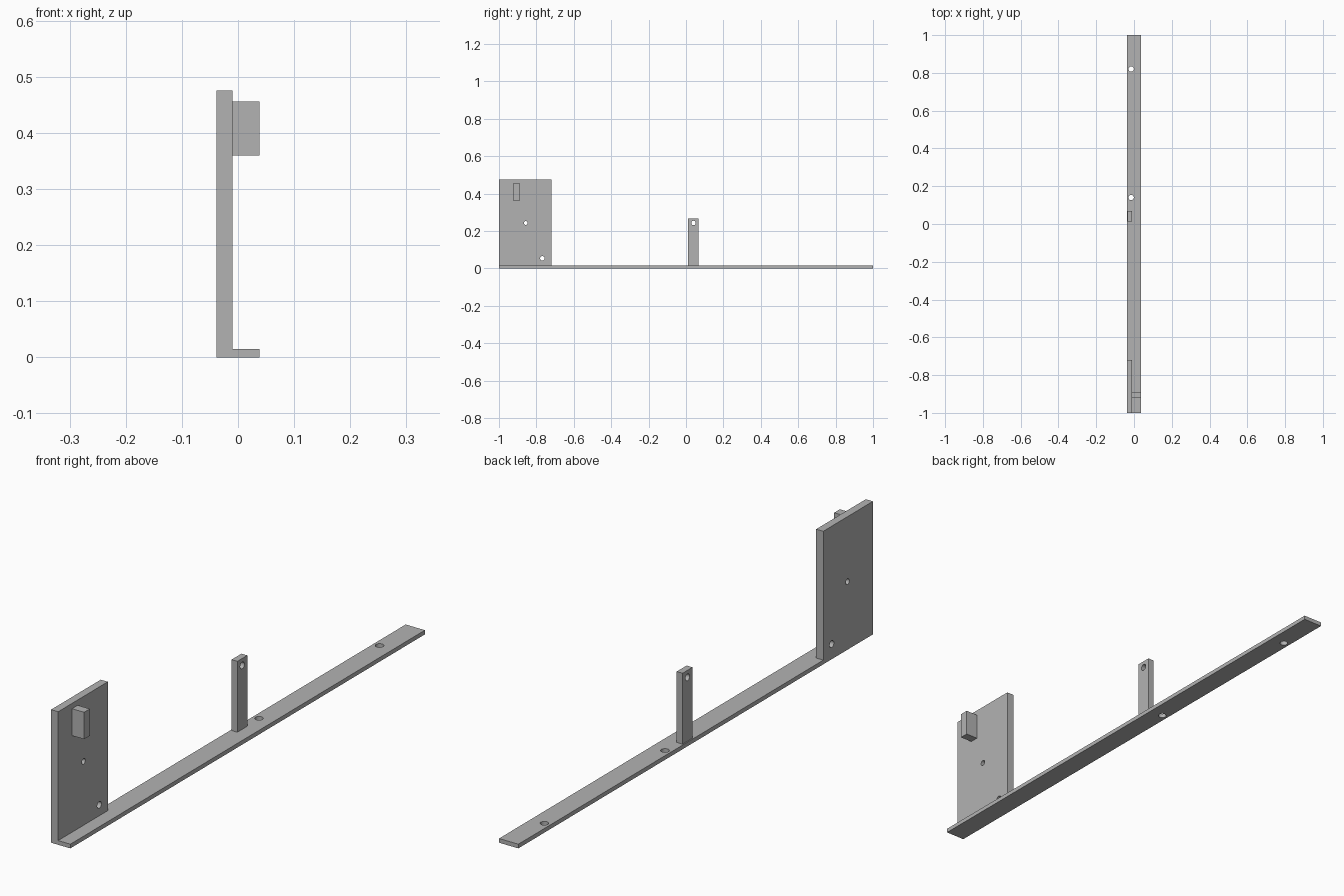
import bpy
import math

cube = bpy.data.objects.get("Cube")
if cube:
    bpy.data.objects.remove(cube, do_unlink=True)

grey = bpy.data.materials.new("plain grey")
grey.use_nodes = True
colour = (0.45, 0.45, 0.45, 1)
grey.diffuse_color = colour
grey.node_tree.nodes["Principled BSDF"].inputs["Base Color"].default_value = colour


def box(name, x, y, z):
    """Box spanning the given (min, max) ranges."""
    spans = (x, y, z)
    bpy.ops.mesh.primitive_cube_add(size=1, location=[(a + b) / 2 for a, b in spans])
    ob = bpy.context.object
    ob.name = name
    ob.scale = [b - a for a, b in spans]
    bpy.ops.object.transform_apply(location=False, rotation=False, scale=True)
    ob.data.materials.append(grey)
    return ob


def drill(ob, centre, radius, axis):
    """Cut a round hole through the part along x or z."""
    turn = (0, math.pi / 2, 0) if axis == "x" else (0, 0, 0)
    bpy.ops.mesh.primitive_cylinder_add(vertices=32, radius=radius, depth=0.2,
                                        location=centre, rotation=turn)
    cutter = bpy.context.object
    cutter.hide_render = True
    cutter.data.materials.append(grey)
    mod = ob.modifiers.new("hole", "BOOLEAN")
    mod.operation = "DIFFERENCE"
    mod.solver = "EXACT"
    mod.object = cutter
    bpy.context.view_layer.objects.active = ob
    bpy.ops.object.modifier_apply(modifier=mod.name)
    bpy.data.objects.remove(cutter, do_unlink=True)


# Long base strip with two mounting holes
base = box("base_strip", (-0.038, 0.038), (-1, 1), (0, 0.015))
for y in (0.14, 0.82):
    drill(base, (-0.015, y, 0), 0.014, "z")

# Upright plate at the front end, with two holes
plate = box("upright_plate", (-0.038, -0.01), (-1, -0.72), (0.015, 0.475))
drill(plate, (-0.024, -0.857, 0.243), 0.01, "x")
drill(plate, (-0.024, -0.768, 0.054), 0.012, "x")

# Small block standing out from the plate
box("side_block", (-0.01, 0.038), (-0.922, -0.89), (0.36, 0.456))

# Narrow post at the middle, with a hole near its top
post = box("middle_post", (-0.034, -0.011), (0.012, 0.068), (0.015, 0.268))
drill(post, (-0.022, 0.04, 0.243), 0.012, "x")

# Smooth hole walls, sharp box edges
for ob in (base, plate, post):
    bpy.ops.object.select_all(action="DESELECT")
    ob.select_set(True)
    bpy.context.view_layer.objects.active = ob
    bpy.ops.object.shade_smooth_by_angle(angle=math.radians(30))
